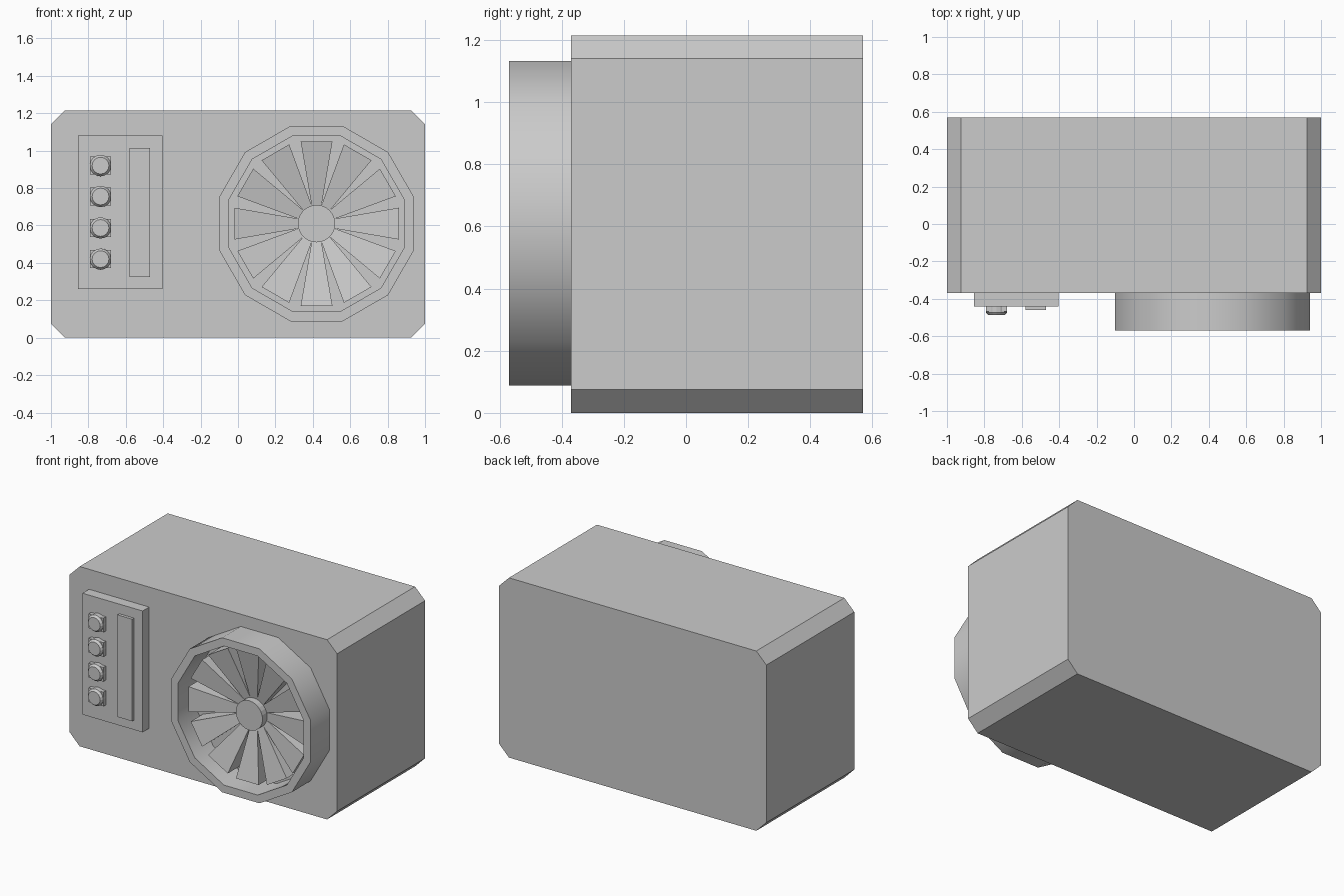
import bpy, bmesh, math
from mathutils import Matrix

if "Cube" in bpy.data.objects:
    bpy.data.objects.remove(bpy.data.objects["Cube"])

CX, CZ = 0.42, 0.61      # fan centre on the front
FRONT = -0.37            # front plane of the case


def finish(name, bm):
    bmesh.ops.recalc_face_normals(bm, faces=bm.faces)
    me = bpy.data.meshes.new(name)
    bm.to_mesh(me)
    bm.free()
    ob = bpy.data.objects.new(name, me)
    bpy.context.collection.objects.link(ob)
    return ob


def loft(name, loops, cap=True, closed=False):
    """Join equal-length loops of 3D points into a skin."""
    bm = bmesh.new()
    rows = [[bm.verts.new(p) for p in lp] for lp in loops]
    n = len(rows[0])
    pairs = list(zip(rows, rows[1:]))
    if closed:
        pairs.append((rows[-1], rows[0]))
    for a, b in pairs:
        for i in range(n):
            j = (i + 1) % n
            bm.faces.new((a[i], a[j], b[j], b[i]))
    if cap and not closed:
        bm.faces.new(rows[0])
        bm.faces.new(rows[-1])
    return finish(name, bm)


def box(name, x0, x1, y0, y1, z0, z1):
    pts = [(x0, z0), (x1, z0), (x1, z1), (x0, z1)]
    return loft(name, [[(x, y, z) for x, z in pts] for y in (y0, y1)])


def circle(cx, cz, r, y, n, phase=0.0):
    return [(cx + r * math.cos(phase + 2 * math.pi * i / n), y,
             cz + r * math.sin(phase + 2 * math.pi * i / n)) for i in range(n)]


# Case with chamfered long edges
c, h = 0.075, 1.215
outline = [(-1 + c, 0), (1 - c, 0), (1, c), (1, h - c),
           (1 - c, h), (-1 + c, h), (-1, h - c), (-1, c)]
loft("case", [[(x, y, z) for x, z in outline] for y in (FRONT, 0.57)])

# Twelve-sided fan shroud
half = math.radians(15)
ro, ri = 0.522 / math.cos(half), 0.47 / math.cos(half)
ring = loft("fan_shroud", [circle(CX, CZ, r, y, 12, half) for r, y in
                           ((ro, FRONT), (ro, -0.57), (ri, -0.57), (ri, FRONT))],
            closed=True)
bpy.context.view_layer.objects.active = ring
ring.select_set(True)
bpy.ops.object.shade_smooth_by_angle(angle=math.radians(31))
ring.select_set(False)

# Fan blades, sloping forward towards their tips
for i in range(12):
    rot = Matrix.Translation((CX, 0, CZ)) @ Matrix.Rotation(i * math.pi / 6, 4, 'Y')
    profile = [(-0.025, 0.09, -0.43), (0.025, 0.09, -0.43),
               (0.085, 0.44, -0.50), (-0.085, 0.44, -0.50)]
    blade = loft(f"fan_blade_{i + 1}", [[(x, FRONT, z) for x, z, y in profile],
                                        [(x, y, z) for x, z, y in profile]])
    blade.data.transform(rot)

# Fan hub
loft("fan_hub", [circle(CX, CZ, 0.1, y, 24) for y in (FRONT, -0.48)])

# Control panel with a raised strip
box("control_panel", -0.855, -0.405, -0.44, FRONT, 0.26, 1.08)
box("panel_strip", -0.58, -0.47, -0.46, -0.44, 0.325, 1.015)

# Four knobs on square bases
for i, z in enumerate((0.92, 0.755, 0.587, 0.42)):
    x = -0.735
    box(f"knob_base_{i + 1}", x - 0.055, x + 0.055, -0.467, -0.44, z - 0.048, z + 0.048)
    loft(f"knob_{i + 1}", [circle(x, z, r, y, 16) for r, y in
                           ((0.057, -0.44), (0.057, -0.472), (0.045, -0.487))])
